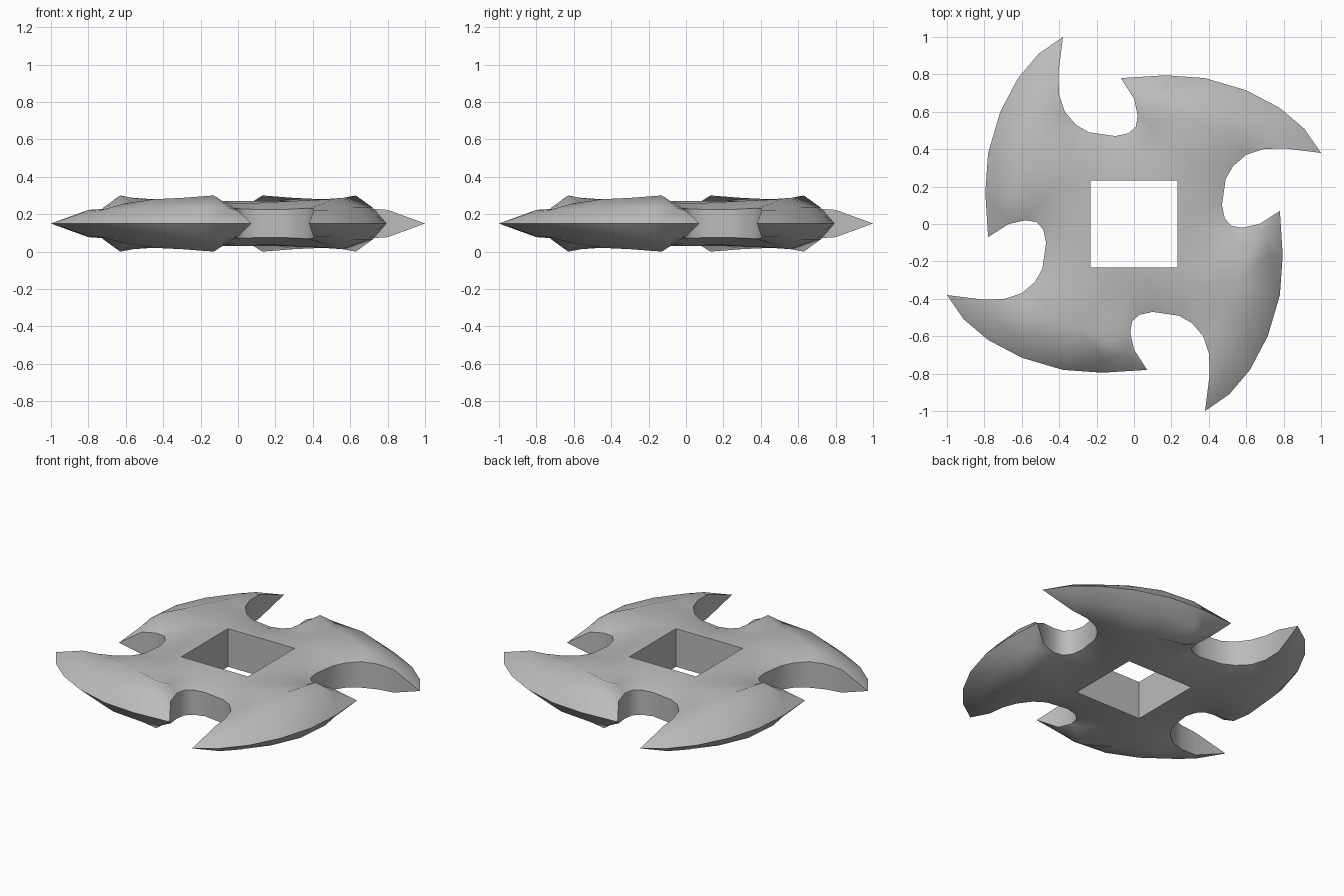
import bpy
import bmesh
from mathutils import Vector, geometry

cube = bpy.data.objects.get("Cube")
if cube:
    bpy.data.objects.remove(cube, do_unlink=True)

MID = 0.15         # height of the cutting edge
HOLE = 0.232       # half width of the square hole

# One quarter of the outline: x, y, half thickness
cutting_edge = [
    (1, .38, 0), (.91, .51, 0), (.78, .62, 0), (.6, .715, 0),
    (.38, .78, 0), (.17, .795, 0), (-.07, .78, 0),
]
notch = [
    (0, .67, .07), (.02, .58, .08), (.01, .52, .08), (-.03, .485, .078),
    (-.1, .47, .075), (-.24, .49, .075), (-.31, .53, .078),
    (-.37, .6, .082), (-.4, .69, .08), (-.405, .8, .073),
]
# Raised ridge along the blade, then the slopes around it, then the hub
ridge = [(.13, .63, .15), (.3, .56, .137), (.45, .5, .13), (.6, .46, .108)]
slopes = [
    (.05, .7, .085), (.16, .72, .085), (.38, .7, .085), (.56, .62, .085),
    (.74, .52, .07), (.85, .47, .05), (.09, .53, .095),
]
hub = [(.2, .42, .118), (.34, .33, .122), (.02, .37, .11), (-.1, .36, .11)]
hole_side = [(HOLE, HOLE, .12), (0, HOLE, .12)]


def quarter_turns(points):
    """Repeat points at four quarter turns, in order."""
    result = []
    for _ in range(4):
        result += points
        points = [(-y, x, h) for x, y, h in points]
    return result


points, constraints = [], []


def add_chain(chain, closed):
    start = len(points)
    points.extend(chain)
    index = list(range(start, len(points)))
    constraints.extend(zip(index, index[1:]))
    if closed:
        constraints.append((index[-1], index[0]))


add_chain(quarter_turns(cutting_edge + notch), True)
add_chain(quarter_turns(hole_side), True)
ridges = quarter_turns(ridge)
for i in range(0, len(ridges), len(ridge)):
    add_chain(ridges[i:i + len(ridge)], False)
points.extend(quarter_turns(slopes + hub))

# Triangulate the plan
flat = [Vector((x, y)) for x, y, h in points]
plan, _, tris, origin, _, _ = geometry.delaunay_2d_cdt(
    flat, constraints, [], 1, 0.00001)
height = [points[o[0]][2] if o else .1 for o in origin]


def in_hole(tri):
    centre = sum((plan[i] for i in tri), Vector((0, 0))) / len(tri)
    return max(abs(centre.x), abs(centre.y)) < HOLE


tris = [t for t in tris if not in_hole(t)]

# Mirrored upper and lower faces, sharing the cutting edge
bm = bmesh.new()
top = [bm.verts.new((p.x, p.y, MID + h)) for p, h in zip(plan, height)]
bottom = [t if h == 0 else bm.verts.new((p.x, p.y, MID - h))
          for t, p, h in zip(top, plan, height)]
sides = {}
for tri in tris:
    bm.faces.new([top[i] for i in tri])
    bm.faces.new([bottom[i] for i in reversed(tri)])
    for a, b in zip(tri, tri[1:] + tri[:1]):
        key = (min(a, b), max(a, b))
        sides.setdefault(key, []).append((a, b))

# Upright walls in the notches and the square hole
for uses in sides.values():
    if len(uses) == 1:
        a, b = uses[0]
        ring = list(dict.fromkeys([top[b], top[a], bottom[a], bottom[b]]))
        if len(ring) > 2:
            bm.faces.new(ring)
loose = [v for v in bm.verts if not v.link_faces]
bmesh.ops.delete(bm, geom=loose, context='VERTS')
bmesh.ops.recalc_face_normals(bm, faces=bm.faces[:])

mesh = bpy.data.meshes.new("throwing_star")
bm.to_mesh(mesh)
bm.free()
star = bpy.data.objects.new("throwing_star", mesh)
bpy.context.collection.objects.link(star)

# Steel colour
steel = bpy.data.materials.new("grey_steel")
steel.use_nodes = True
colour = (.5, .5, .5, 1)
steel.diffuse_color = colour
steel.node_tree.nodes["Principled BSDF"].inputs["Base Color"].default_value = colour
mesh.materials.append(steel)

bpy.ops.object.select_all(action='DESELECT')
star.select_set(True)
bpy.context.view_layer.objects.active = star
bpy.ops.object.shade_smooth_by_angle(angle=.75)
